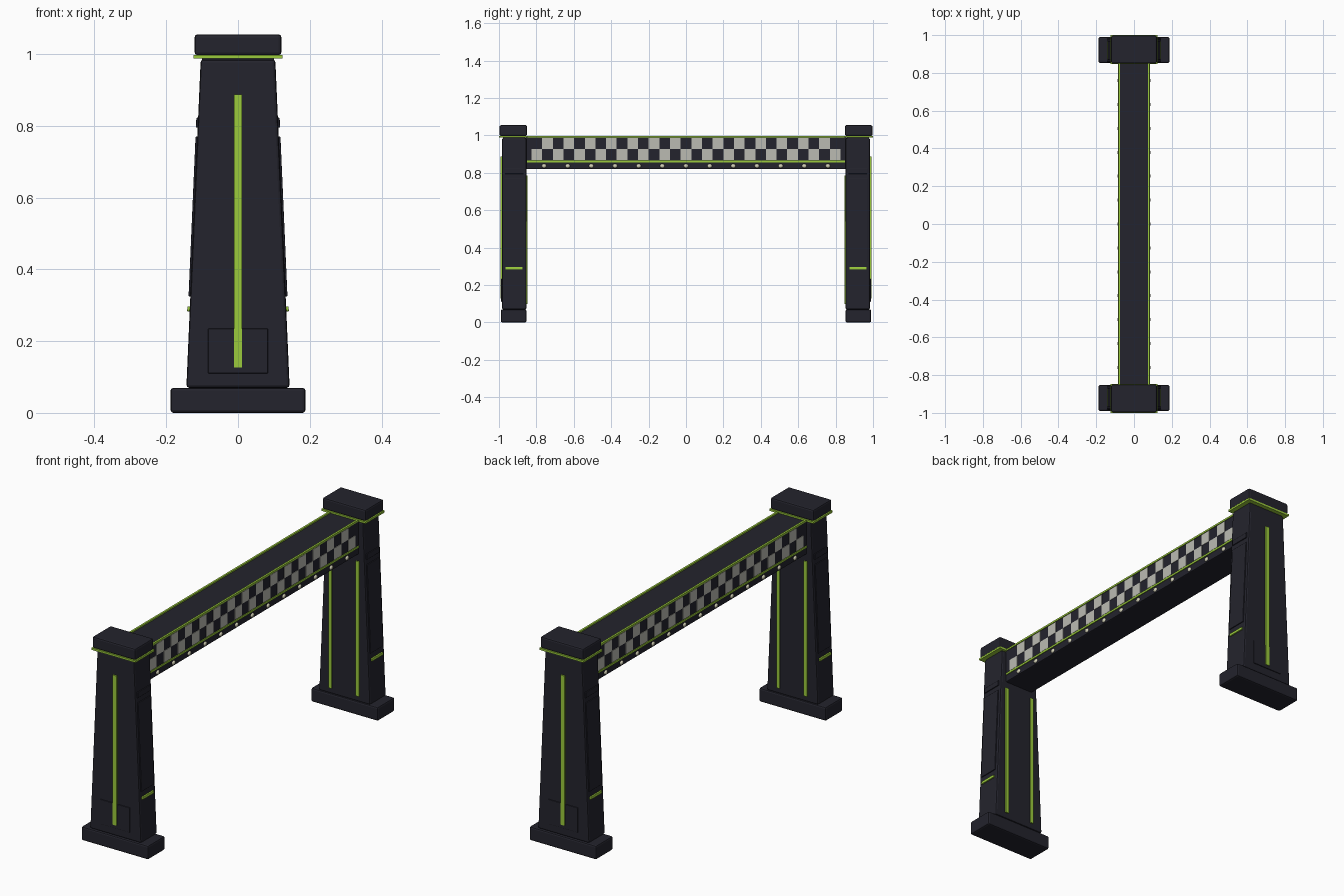
import bpy, bmesh, math
from mathutils import Matrix

if "Cube" in bpy.data.objects:
    bpy.data.objects.remove(bpy.data.objects["Cube"])


def mat(name, rgb):
    m = bpy.data.materials.new(name)
    m.diffuse_color = (*rgb, 1)
    m.use_nodes = True
    m.node_tree.nodes["Principled BSDF"].inputs["Base Color"].default_value = m.diffuse_color
    return m


DARK = mat("dark navy", (0.017, 0.017, 0.026))
GREEN = mat("lime green", (0.33, 0.60, 0.045))
WHITE = mat("pale grey", (0.50, 0.50, 0.45))
LAMP = mat("warm cream", (0.66, 0.64, 0.48))


def finish(bm, name, material, bevel=0.0):
    bmesh.ops.recalc_face_normals(bm, faces=bm.faces)
    me = bpy.data.meshes.new(name)
    bm.to_mesh(me)
    bm.free()
    me.materials.append(material)
    ob = bpy.data.objects.new(name, me)
    bpy.context.collection.objects.link(ob)
    if bevel:
        b = ob.modifiers.new("bevel", 'BEVEL')
        b.width, b.segments = bevel, 2
    return ob


def add_box(bm, x, y, z):
    """Axis-aligned box from (min, max) ranges."""
    c = [(a + b) / 2 for a, b in (x, y, z)]
    s = [abs(b - a) for a, b in (x, y, z)]
    m = Matrix.Translation(c) @ Matrix.Diagonal((*s, 1))
    return bmesh.ops.create_cube(bm, size=1, matrix=m)["verts"]


def box(name, x, y, z, material, bevel=0.0):
    bm = bmesh.new()
    add_box(bm, x, y, z)
    return finish(bm, name, material, bevel)


def half_width(z):
    """Half width of the tapered column at height z."""
    return 0.144 - (z - 0.07) * (0.040 / 0.915)


def tapered(name, y, z, material, grow=0.0, bevel=0.0):
    """Full-width block following the column taper, pushed out by grow."""
    bm = bmesh.new()
    for v in add_box(bm, (-1, 1), y, z):
        v.co.x *= half_width(v.co.z) + grow
    return finish(bm, name, material, bevel)


def side_plate(name, sx, y, z, material, grow):
    """Plate lying on a sloping side face of the column."""
    bm = bmesh.new()
    for v in add_box(bm, (0, 1), y, z):
        v.co.x = sx * (half_width(v.co.z) + (grow if v.co.x > 0.5 else -0.006))
    return finish(bm, name, material, 0.002)


# Two columns, mirrored along y
for s, end in ((-1, "front"), (1, "back")):
    def yr(a, b):
        return tuple(sorted((s * a, s * b)))

    box(f"{end}_base", (-0.188, 0.188), yr(0.853, 0.99), (0, 0.07), DARK, 0.008)
    tapered(f"{end}_column", yr(0.853, 0.984), (0.07, 0.985), DARK, bevel=0.008)
    box(f"{end}_neck", (-0.1, 0.1), yr(0.86, 0.978), (0.97, 1.0), DARK)
    box(f"{end}_cap_trim", (-0.124, 0.124), yr(0.847, 1.0), (0.988, 0.998), GREEN)
    box(f"{end}_cap", (-0.121, 0.121), yr(0.85, 0.997), (0.997, 1.055), DARK, 0.008)

    # Outer face: access panel and centre stripe
    box(f"{end}_access_panel", (-0.083, 0.083), yr(0.98, 0.988), (0.11, 0.235), DARK, 0.002)
    box(f"{end}_centre_stripe", (-0.011, 0.011), yr(0.981, 0.991), (0.127, 0.887), GREEN)

    for sx, side in ((-1, "left"), (1, "right")):
        # Inner face stripes
        x = sorted((sx * 0.068, sx * 0.086))
        box(f"{end}_{side}_inner_stripe", x, yr(0.847, 0.856), (0.1, 0.785), GREEN)
        # Sloping side panels and marker bar
        side_plate(f"{end}_{side}_long_panel", sx, yr(0.868, 0.97), (0.325, 0.77), DARK, 0.005)
        side_plate(f"{end}_{side}_short_panel", sx, yr(0.868, 0.97), (0.795, 0.823), DARK, 0.005)
        side_plate(f"{end}_{side}_marker", sx, yr(0.874, 0.965), (0.283, 0.297), GREEN, 0.007)

# Beam across the columns
box("beam", (-0.08, 0.08), (-0.86, 0.86), (0.82, 0.99), DARK, 0.004)

COLS, ROW_H = 29, 0.0585
W = 1.652 / COLS
for sx, side in ((-1, "left"), (1, "right")):
    def xr(a, b):
        return sorted((sx * a, sx * b))

    box(f"{side}_top_trim", xr(0.073, 0.083), (-0.85, 0.85), (0.988, 0.997), GREEN)
    box(f"{side}_lower_trim", xr(0.076, 0.084), (-0.85, 0.85), (0.855, 0.865), GREEN)

    # Chequered band of thin plates
    bm = bmesh.new()
    for i in range(COLS):
        y0 = -0.826 + i * W
        z0 = 0.868 + (i % 2) * ROW_H
        add_box(bm, xr(0.078, 0.082), (y0, y0 + W), (z0, z0 + ROW_H))
    finish(bm, f"{side}_chequer", WHITE)

    # Row of small round lamps
    bm = bmesh.new()
    for i in range(13):
        m = Matrix.Translation((sx * 0.08, (i - 6) * 0.1265, 0.837))
        m = m @ Matrix.Diagonal((0.008, 0.013, 0.011, 1))
        bmesh.ops.create_uvsphere(bm, u_segments=12, v_segments=8, radius=1, matrix=m)
    for f in bm.faces:
        f.smooth = True
    finish(bm, f"{side}_lamps", LAMP)
